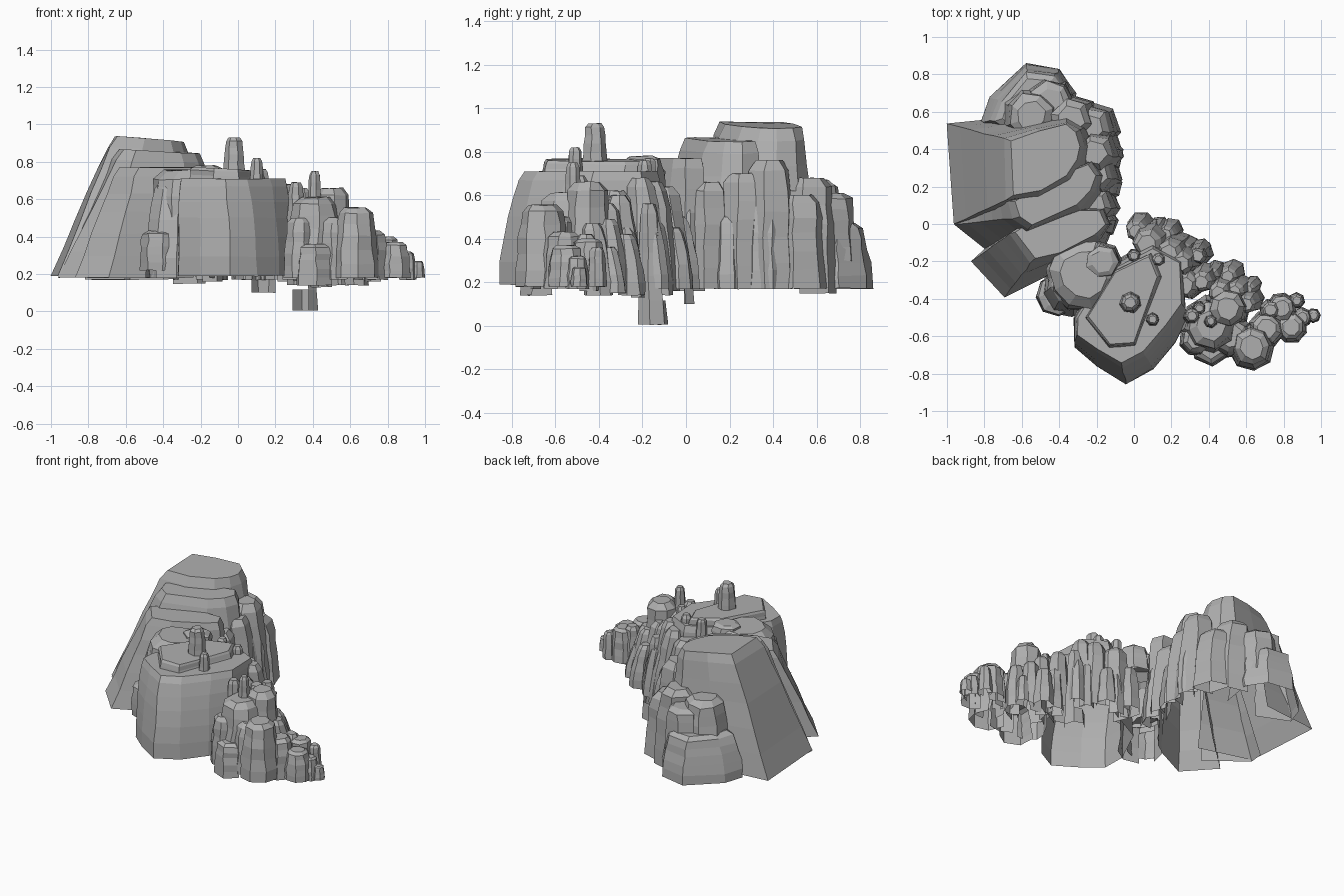
import bpy
import bmesh
import math
import random
from mathutils import Vector
from mathutils.bvhtree import BVHTree

random.seed(7)

default_cube = bpy.data.objects.get("Cube")
if default_cube:
    bpy.data.objects.remove(default_cube, do_unlink=True)

stone = bpy.data.materials.new("grey stone")
grey = (0.43, 0.43, 0.43, 1.0)
stone.diffuse_color = grey
stone.use_nodes = True
stone.node_tree.nodes["Principled BSDF"].inputs["Base Color"].default_value = grey

LEVELS = (0, 0.2, 0.4, 0.6, 0.76, 0.92)
UP = Vector((0, 0, 1))
rocks = []


def loft(name, base, top, low, high, bulge=1.0, rough=0.01, inset=0.1, tilt=0.0):
    """Open-bottomed faceted rock skinned between a base outline and a top outline."""
    bm = bmesh.new()
    base = [Vector(p) for p in base]
    top = [Vector(p) for p in top]
    middle = sum(top, Vector((0, 0))) / len(top)

    def wobble():
        return random.uniform(-rough, rough)

    def ring(outline, level):
        verts = []
        for p in outline:
            height = low + (high - low + tilt * (p.x - middle.x)) * level
            verts.append(bm.verts.new((p.x + wobble(), p.y + wobble(), height + wobble() / 2)))
        return verts

    rings = []
    for level in LEVELS:
        blend = level ** bulge
        rings.append(ring([a.lerp(b, blend) for a, b in zip(base, top)], level))
    rings.append(ring([p.lerp(middle, inset) for p in top], 1))

    count = len(base)
    for lower, upper in zip(rings, rings[1:]):
        for i in range(count):
            j = (i + 1) % count
            bm.faces.new((lower[i], lower[j], upper[j], upper[i]))
    bm.faces.new(rings[-1])
    bm.normal_update()
    rocks.append((name, bm, BVHTree.FromBMesh(bm)))


def column(name, x, y, radius, low, high, sides=7, taper=0.72, lean=(0, 0), bulge=1.7):
    """Upright prism with a slightly tapering body and a chamfered crown."""
    turn = random.uniform(0, math.tau)

    def outline(cx, cy, size):
        angles = [turn + math.tau * i / sides for i in range(sides)]
        return [(cx + size * math.cos(a), cy + size * math.sin(a)) for a in angles]

    loft(name, outline(x, y, radius), outline(x + lean[0], y + lean[1], radius * taper),
         low, high, bulge, radius * 0.05, 0.3)


def columns(name, rows, **options):
    for number, row in enumerate(rows, 1):
        column(f"{name}_{number}", *row, **options)


def buried(point, trees):
    """True when the point lies under the crown of any of the given shells."""
    for tree in trees:
        hit, normal, _, _ = tree.ray_cast(point, UP)
        if hit and normal.z > 0:
            return True
    return False


def finish(name, bm, own_tree):
    """Drop the walls buried in neighbouring rocks, then make the object."""
    others = [tree for _, _, tree in rocks if tree is not own_tree]
    hidden = []
    for face in bm.faces:
        points = [v.co for v in face.verts] + [face.calc_center_median()]
        if all(buried(p, others) for p in points):
            hidden.append(face)
    bmesh.ops.delete(bm, geom=hidden, context="FACES")
    mesh = bpy.data.meshes.new(name)
    bm.to_mesh(mesh)
    bm.free()
    mesh.materials.append(stone)
    bpy.context.collection.objects.link(bpy.data.objects.new(name, mesh))


# Great sloping cliffs, stepping down toward the front
loft("great_cliff",
     [(-1, .54), (-.96, 0), (-.6, -.1), (-.17, .1), (-.12, .25),
      (-.13, .42), (-.2, .55), (-.35, .62), (-.6, .58)],
     [(-.67, .45), (-.66, .14), (-.5, .17), (-.36, .25), (-.3, .34),
      (-.28, .42), (-.3, .5), (-.36, .54), (-.52, .5)],
     .19, .92, rough=.004, inset=.06, tilt=-.08)
loft("middle_cliff",
     [(-.95, .1), (-.96, 0), (-.72, -.2), (-.2, -.1), (-.1, .1),
      (-.08, .25), (-.15, .35), (-.5, .2)],
     [(-.65, .12), (-.62, .03), (-.55, -.01), (-.3, .1), (-.22, .18),
      (-.19, .26), (-.24, .33), (-.5, .22)],
     .18, .855, rough=.004, inset=.05, tilt=-.05)
loft("lower_cliff",
     [(-.87, -.2), (-.69, -.39), (-.45, -.27), (-.15, -.12), (-.1, 0),
      (-.13, .09), (-.6, .05)],
     [(-.65, -.04), (-.54, -.19), (-.4, -.16), (-.2, -.06), (-.14, 0),
      (-.17, .08), (-.45, .08)],
     .18, .77, rough=.004, inset=.06)

# Broad front mesa with a raised plate
loft("front_mesa",
     [(-.32, -.5), (-.32, -.66), (-.2, -.76), (-.04, -.86), (.1, -.78),
      (.22, -.64), (.29, -.5), (.27, -.2), (.1, -.09), (-.2, -.25)],
     [(-.31, -.5), (-.31, -.6), (-.2, -.67), (-.07, -.75), (.05, -.69),
      (.18, -.54), (.26, -.42), (.25, -.2), (.1, -.12), (-.15, -.25)],
     .19, .71, bulge=1.9, rough=.004, inset=.03)
loft("mesa_plate",
     [(-.28, -.5), (-.14, -.68), (.02, -.67), (.08, -.52), (.2, -.28), (.12, -.14), (-.1, -.25)],
     [(-.25, -.5), (-.13, -.65), (.0, -.64), (.05, -.5), (.13, -.28), (.08, -.16), (-.1, -.25)],
     .6, .76, rough=.004, inset=.04, tilt=-.05)

# Rounded shoulders between the mesa and the cliffs
column("left_shoulder", -.27, -.27, .21, .17, .755, sides=10, taper=.85)
column("shoulder_knob", -.17, -.2, .11, .6, .78, sides=7, taper=.75)
column("left_buttress", -.36, -.36, .14, .18, .7, sides=8, taper=.8, lean=(.03, .05))
column("left_foot", -.41, -.38, .115, .22, .43, sides=8, taper=.9)

# Rocks stacked against the rear of the great cliff
loft("rear_low_block",
     [(-.82, .55), (-.6, .46), (-.35, .5), (-.31, .7), (-.4, .83), (-.58, .86), (-.77, .68)],
     [(-.73, .55), (-.6, .46), (-.38, .5), (-.36, .69), (-.43, .78), (-.57, .8), (-.7, .65)],
     .17, .47, bulge=1.9, rough=.006, inset=.12)
column("rear_high_block", -.55, .58, .16, .3, .67, sides=8, taper=.7)
column("rear_middle_block", -.45, .65, .14, .3, .61, sides=7, taper=.8)

# Broad columns lining the right side of the cliffs
columns("cliff_column", [
    (-.31, .56, .14, .15, .68), (-.2, .52, .13, .17, .6), (-.18, .38, .13, .17, .76),
    (-.15, .37, .1, .17, .6), (-.17, .26, .11, .17, .7), (-.18, .1, .11, .17, .66),
    (-.16, .01, .08, .16, .55), (-.13, .2, .07, .17, .5),
], sides=6, taper=.75, lean=(-.03, 0))

# Slim spires rising from the plateaus
columns("plateau_spire", [
    (-.02, -.42, .06, .7, .93), (.1, -.51, .04, .6, .82), (.13, -.19, .045, .5, .76),
    (0, -.17, .04, .6, .77), (.41, -.52, .04, .5, .75), (.31, -.49, .05, .4, .69),
    (.35, -.45, .04, .4, .66),
], taper=.7)

# Stepped rocks descending to the right
columns("step_rock", [
    (.41, -.54, .16, .19, .61), (.5, -.45, .12, .18, .66), (.63, -.66, .125, .18, .555),
    (.52, -.6, .12, .17, .5), (.33, -.62, .09, .18, .5), (.71, -.56, .1, .17, .43),
    (.79, -.45, .085, .18, .4), (.84, -.55, .09, .18, .37), (.9, -.5, .055, .17, .32),
], sides=8, taper=.72)
column("front_wedge", .41, -.66, .105, .14, .36, sides=6, taper=.8)
columns("tail_pebble", [
    (.96, -.49, .04, .18, .27), (.87, -.41, .045, .18, .36), (.73, -.46, .06, .16, .42),
])

# Clustered crystals along the rear edge, leaning in toward the mesa
columns("rear_crystal", [
    (.04, -.01, .08, .17, .5), (.14, -.02, .065, .1, .43), (.1, -.08, .11, .17, .64),
    (.2, -.03, .065, .17, .45), (.22, -.13, .1, .16, .66), (.28, -.18, .09, .16, .68),
    (.3, -.11, .05, .14, .48), (.36, -.13, .055, .17, .5), (.44, -.25, .06, .13, .45),
    (.39, -.28, .08, .17, .6), (.53, -.25, .065, .14, .42), (.48, -.34, .08, .17, .56),
    (.57, -.33, .065, .15, .49), (.64, -.32, .045, .15, .36), (.63, -.4, .07, .14, .47),
    (.3, -.3, .1, .17, .62),
], taper=.65, lean=(-.03, -.03))

# Long shard hanging below the ridge
column("hanging_shard", .36, -.15, .07, .005, .56, sides=6, taper=.6, lean=(-.02, -.02), bulge=1)

for rock in rocks:
    finish(*rock)
